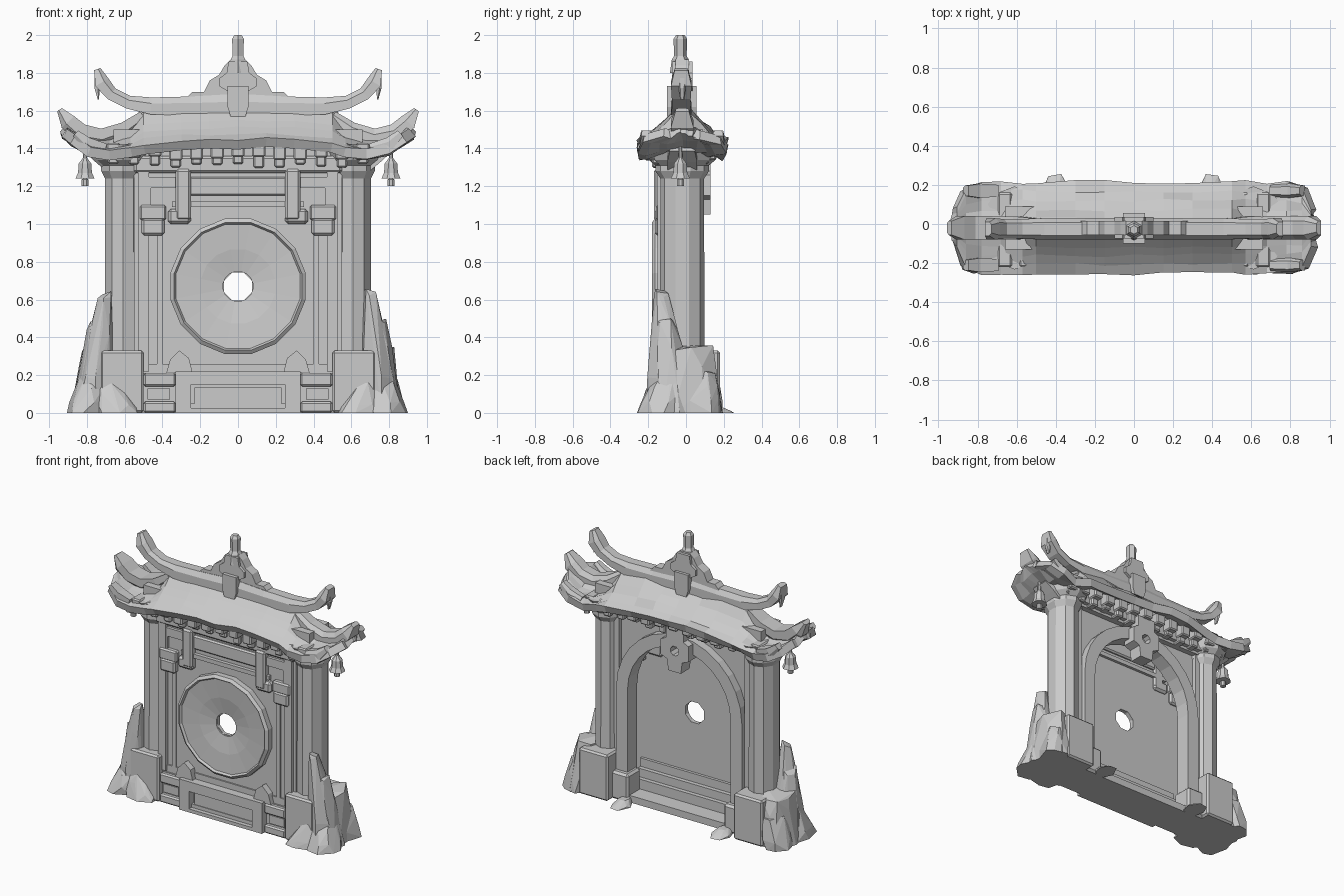
import bpy, bmesh, math, random
from mathutils import Vector

random.seed(4)
if "Cube" in bpy.data.objects:
    bpy.data.objects.remove(bpy.data.objects["Cube"], do_unlink=True)

stone = bpy.data.materials.new("grey stone")
stone.use_nodes = True
GREY = (0.6, 0.6, 0.6, 1)
stone.diffuse_color = GREY
stone.node_tree.nodes["Principled BSDF"].inputs["Base Color"].default_value = GREY
YC = -0.02  # depth centre of pillars and roof


def finish(name, bm):
    bmesh.ops.recalc_face_normals(bm, faces=bm.faces)
    mesh = bpy.data.meshes.new(name)
    bm.to_mesh(mesh)
    bm.free()
    mesh.materials.append(stone)
    obj = bpy.data.objects.new(name, mesh)
    bpy.context.collection.objects.link(obj)
    return obj


def box(name, x, y, z, bevel=0.0):
    """Box from (min, max) ranges."""
    bm = bmesh.new()
    bmesh.ops.create_cube(bm, size=1)
    for v in bm.verts:
        v.co = [(r[0] + r[1]) / 2 + c * (r[1] - r[0]) for r, c in zip((x, y, z), v.co)]
    if bevel:
        bmesh.ops.bevel(bm, geom=bm.edges[:], offset=bevel, segments=1, affect='EDGES')
    return finish(name, bm)


def pair(name, x, y, z, bevel=0.0):
    box("left_" + name, x, y, z, bevel)
    box("right_" + name, (-x[1], -x[0]), y, z, bevel)


def plate(name, loops, y0, y1):
    """Upright slab from an outline and optional hole outlines in x, z."""
    bm = bmesh.new()
    for loop in loops:
        vs = [bm.verts.new((x, y0, z)) for x, z in loop]
        for i, v in enumerate(vs):
            bm.edges.new((v, vs[i - 1]))
    bmesh.ops.triangle_fill(bm, use_beauty=True, use_dissolve=False, edges=bm.edges[:])
    ext = bmesh.ops.extrude_face_region(bm, geom=bm.faces[:], use_keep_orig=True)
    for v in ext["geom"]:
        if isinstance(v, bmesh.types.BMVert):
            v.co.y = y1
    return finish(name, bm)


def lathe(name, profile, n, centre, upright=True, depth=1.0, closed=False):
    """Turn (radius, height) points about z, or about y when not upright."""
    bm = bmesh.new()
    rings = []
    for r, h in profile:
        ring = []
        for i in range(n):
            a = math.tau * (i + 0.5) / n
            c, s = r * math.cos(a), r * math.sin(a)
            p = (c, s * depth, h) if upright else (c, h, s)
            ring.append(bm.verts.new(Vector(p) + Vector(centre)))
        rings.append(ring)
    for k in range(0 if closed else 1, len(rings)):
        a, b = rings[k - 1], rings[k]
        for i in range(n):
            bm.faces.new((a[i - 1], a[i], b[i], b[i - 1]))
    if not closed:
        bm.faces.new(rings[0])
        bm.faces.new(rings[-1])
    return finish(name, bm)


def sweep(name, path, y, half):
    """Faceted bar following (x, z, half thickness) points."""
    bm = bmesh.new()
    rings = []
    for i, (x, z, r) in enumerate(path):
        a, b = path[max(i - 1, 0)], path[min(i + 1, len(path) - 1)]
        t = Vector((b[0] - a[0], b[1] - a[1])).normalized()
        w = half * min(1, 0.35 + r * 16)
        rings.append([bm.verts.new((x - t.y * r * s, y + w * d, z + t.x * r * s))
                      for s, d in ((1, -.6), (.3, -1), (-1, -1), (-1, 1), (.3, 1), (1, .6))])
    for a, b in zip(rings, rings[1:]):
        for i in range(6):
            bm.faces.new((a[i - 1], a[i], b[i], b[i - 1]))
    bm.faces.new(rings[0])
    bm.faces.new(rings[-1])
    return finish(name, bm)


def rock(name, x, y, h, lean=(0, 0), taper=0.4):
    """Faceted boulder: hull of a jittered tapering stack of rings."""
    bm = bmesh.new()
    cx, cy, rx, ry = (x[0] + x[1]) / 2, (y[0] + y[1]) / 2, (x[1] - x[0]) / 2, (y[1] - y[0]) / 2
    for f in (0, 0.3, 0.7, 1):
        for i in range(7):
            a = math.tau * (i + random.random() * 0.6) / 7
            s = (1 - (1 - taper) * f ** 1.2) * random.uniform(0.92, 1.1)
            bm.verts.new((cx + lean[0] * f + rx * s * math.cos(a),
                          cy + lean[1] * f + ry * s * math.sin(a),
                          h * f * random.uniform(0.88, 1)))
    out = bmesh.ops.convex_hull(bm, input=bm.verts[:])
    bmesh.ops.delete(bm, geom=list(set(out["geom_interior"])), context='VERTS')
    return finish(name, bm)


def circle(r, cz, n):
    return [(r * math.cos(math.tau * (i + .5) / n), cz + r * math.sin(math.tau * (i + .5) / n)) for i in range(n)]


def arch(r, spring, foot):
    arc = [(r * math.cos(math.pi * i / 14), spring + r * math.sin(math.pi * i / 14)) for i in range(15)]
    return [(r, foot)] + arc + [(-r, foot)]


def mirrored(points):
    return points + [(-x, z) for x, z in points[::-1]]


# Wall, dished disc and rear arch
plate("front_wall", [[(-.55, .05), (.55, .05), (.55, 1.36), (-.55, 1.36)], circle(.08, .67, 8)], -.125, -.1)
lathe("round_disc", [(.08, -.105), (.08, -.135), (.2, -.155), (.335, -.165), (.345, -.18), (.365, -.165), (.365, -.105)],
      16, (0, 0, .67), upright=False, closed=True)
plate("rear_wall", [[(-.55, .05), (-.42, .05)] + arch(.42, .79, .051)[::-1][1:-1]
                    + [(.42, .05), (.55, .05), (.55, 1.36), (-.55, 1.36)]], -.02, .02)
plate("arch_moulding", [arch(.5, .79, .06) + arch(.41, .79, .06)[::-1]], -.03, .08)
pair("arch_foot", (.38, .53), (-.03, .12), (0, .2), .015)
plate("keystone", [mirrored([(.05, 1.05), (.06, 1.13), (.11, 1.15), (.11, 1.26), (.07, 1.28), (.07, 1.36)]),
                   circle(.035, 1.2, 8)], .03, .13)

# Stepped base with a framed front panel
box("floor_slab", (-.55, .55), (-.17, .1), (0, .05))
box("rear_sill", (-.42, .42), (-.11, -.02), (.04, .12))
box("rear_middle_sill", (-.42, .42), (-.11, -.05), (.11, .18))
box("rear_upper_sill", (-.42, .42), (-.11, -.08), (.17, .24))
box("base_step", (-.52, .52), (-.145, -.1), (0, .21))
box("base_ledge", (-.52, .52), (-.135, -.1), (.2, .26))
plate("base_frame", [[(-.33, 0), (.33, 0), (.33, .22), (-.33, .22)],
                     [(-.25, .025), (.25, .025), (.25, .15), (-.25, .15)]], -.2, -.14)
box("base_panel", (-.23, .23), (-.165, -.14), (.04, .135))
pair("side_base_rail", (.33, .5), (-.18, -.14), (.14, .21), .01)
pair("side_base_foot", (.33, .5), (-.18, -.14), (0, .06), .01)
pair("side_base_panel", (.36, .48), (-.16, -.14), (.07, .13))
for s in (-1, 1):
    plate("base_corner_scroll", [[(s * .24, .21), (s * .38, .21), (s * .36, .28), (s * .31, .33), (s * .26, .29)]], -.17, -.11)

# Pillars with plinths, flared capitals and hanging bells
for side, s in (("left", 1), ("right", -1)):
    lathe(side + "_pillar", [(.1, .3), (.098, 1.24), (.12, 1.28), (.12, 1.31),
                             (.15, 1.34), (.18, 1.42)], 10, (s * .61, YC, 0), depth=1.18)
    lathe(side + "_bell", [(.02, 1.2), (.02, 1.235), (.012, 1.24), (.055, 1.24), (.04, 1.27), (.036, 1.32),
                           (.012, 1.35), (.01, 1.41)], 8, (s * .81, -.03, 0))
    sweep(side + "_capital_brace", [(s * .66, 1.3, .04), (s * .73, 1.36, .04), (s * .8, 1.41, .03)], YC, .08)
pair("plinth", (.5, .73), (-.19, .18), (0, .33), .012)
pair("jamb", (.47, .53), (-.15, -.1), (.22, 1.3))
pair("inner_jamb", (.40, .43), (-.135, -.1), (.26, 1.05))
pair("rear_jamb", (.5, .55), (-.1, .05), (.05, 1.33))

# Lintels and brackets
box("top_lintel", (-.55, .55), (-.155, -.08), (1.27, 1.36), .012)
box("middle_lintel", (-.26, .26), (-.145, -.08), (1.15, 1.25), .01)
box("lower_lintel", (-.35, .35), (-.15, -.08), (1.09, 1.12))
box("rear_lintel", (-.55, .55), (-.1, .06), (1.3, 1.37))
pair("hanging_bracket", (.25, .33), (-.17, -.08), (1.02, 1.29), .012)
pair("bracket_tip", (.25, .37), (-.165, -.08), (1.0, 1.08), .015)
pair("bracket_crossbar", (.32, .5), (-.145, -.1), (1.19, 1.25))
pair("corner_bracket", (.38, .52), (-.16, -.07), (1.02, 1.1), .01)
pair("corner_bracket_step", (.39, .51), (-.165, -.08), (.94, 1.03), .012)
pair("corner_bracket_stem", (.46, .51), (-.145, -.08), (1.08, 1.2))

# Bracket tier beneath the roof
box("eave_core", (-.66, .66), (-.13, .09), (1.32, 1.5))
for i in range(13):
    x = -.66 + i * .11
    for n, (d, z) in enumerate(((.2, 1.4), (.16, 1.36))):
        w = .035 - n * .008
        box("eave_bracket", (x - w, x + w), (YC - d, YC + d - .02), (z - .04 - random.uniform(0, .025), z + .03), .008)

# Curved roof: stations of x, ridge height, eave height, half depth
half = [(.15, 1.65, 1.45, .235), (.3, 1.65, 1.44, .235), (.5, 1.63, 1.42, .235), (.57, 1.52, 1.41, .235),
        (.68, 1.46, 1.395, .235), (.78, 1.45, 1.415, .232), (.86, 1.49, 1.47, .205), (.905, 1.53, 1.5, .1)]
stations = [(-x, *r) for x, *r in half[::-1]] + [(0, 1.65, 1.45, .235)] + half
bm = bmesh.new()
rows = []
for x, top, eave, d in stations:
    row = []
    for k in range(-5, 6):
        t = abs(k) / 5
        wob = random.uniform(-.01, .01)
        row.append(bm.verts.new((x, YC + d * k / 5 + wob, eave + (top - eave) * (1 - t) ** 1.3 + wob)))
    rows.append(row)
for a, b in zip(rows, rows[1:]):
    for i in range(10):
        bm.faces.new((a[i], b[i], b[i + 1], a[i + 1]))
roof = finish("roof", bm)
if sum(p.normal.z for p in roof.data.polygons) < 0:
    roof.data.flip_normals()
mod = roof.modifiers.new("thickness", 'SOLIDIFY')
mod.thickness, mod.offset = .055, -1

# Ridge beam, upturned horns and corner tips
horn = [(.25, 1.625, .05), (.46, 1.625, .045), (.58, 1.645, .035), (.67, 1.69, .035), (.72, 1.75, .04), (.745, 1.82, .018)]
sweep("ridge_beam", [(-x, z, r) for x, z, r in horn[::-1]] + [(0, 1.63, .06)] + horn, YC - .005, .055)
sides = [(.5, 1.57, .03), (.6, 1.5, .04), (.72, 1.46, .045), (.83, 1.48, .05), (.9, 1.54, .045), (.945, 1.605, .015)]
tips = [(.7, 1.4, .025), (.8, 1.425, .035), (.86, 1.48, .02)]
for s in (-1, 1):
    sweep("side_horn", [(s * x, z, r) for x, z, r in sides], YC, .06)
    sweep("horn_tassel", [(s * .74, 1.79, .018), (s * .745, 1.72, .015), (s * .74, 1.66, .003)], YC, .03)
    for y in (-.21, .17):
        sweep("corner_tip", [(s * x, z, r) for x, z, r in tips], y, .04)

# Crest and finial
plate("crest", [mirrored([(.3, 1.64), (.24, 1.7), (.18, 1.7), (.15, 1.76), (.1, 1.79), (.07, 1.84), (.04, 1.87)])], -.055, .015)
plate("crest_shield", [mirrored([(.05, 1.7), (.1, 1.73), (.1, 1.77), (.06, 1.8), (.05, 1.86)])], -.075, .035)
plate("crest_tongue", [mirrored([(.04, 1.57), (.055, 1.62), (.055, 1.73)])], -.1, .055)
lathe("finial", [(.055, 1.8), (.045, 1.87), (.033, 1.89), (.036, 1.98), (.022, 2.0)], 6, (0, YC - .01, 0))

# Rocks banked against both ends
for side, s in (("left", 1), ("right", -1)):
    for x, y, h, lean, taper in (
            ((.65, .87), (-.2, .06), .66, (-.06, -.06), .3), ((.64, .87), (-.18, .19), .36, (-.02, 0), .75),
            ((.66, .86), (-.18, .04), .5, (-.02, -.03), .5),
            ((.68, .9), (-.26, .02), .2, (-.03, .03), .6), ((.68, .89), (-.02, .2), .22, (-.03, 0), .7),
            ((.52, .74), (-.26, -.12), .16, (.05, .03), .45), ((.33, .46), (.08, .26), .04, (0, -.04), .5)):
        xs = x if s > 0 else (-x[1] - .01, -x[0])
        rock(side + "_rock", xs, y, h, (lean[0] * s, lean[1]), taper)
